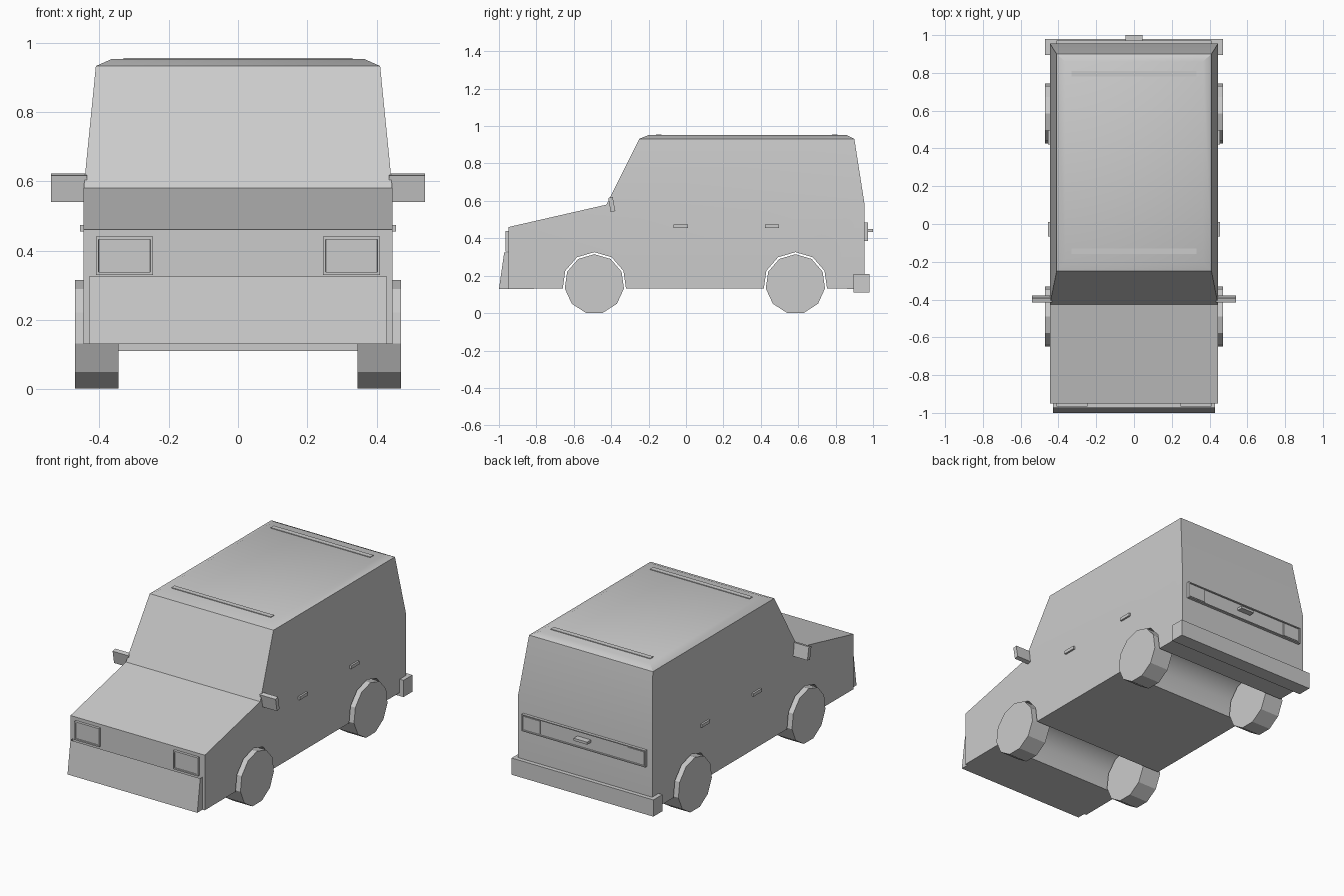
import bpy, bmesh, math

cube = bpy.data.objects.get("Cube")
if cube:
    bpy.data.objects.remove(cube, do_unlink=True)

grey = bpy.data.materials.new("plain_grey")
grey.use_nodes = True
COLOUR = (0.6, 0.6, 0.6, 1)
grey.diffuse_color = COLOUR
grey.node_tree.nodes["Principled BSDF"].inputs["Base Color"].default_value = COLOUR

AXLES = (-0.49, 0.585)
HUB_Z = 0.155
SIDES = 11


def finish(name, bm, smooth=False):
    bmesh.ops.remove_doubles(bm, verts=bm.verts, dist=0.0001)
    bmesh.ops.recalc_face_normals(bm, faces=bm.faces)
    if smooth:
        for f in bm.faces:
            f.smooth = True
        for e in bm.edges:
            e.smooth = e.calc_face_angle(0) < math.radians(35)
    mesh = bpy.data.meshes.new(name)
    bm.to_mesh(mesh)
    bm.free()
    mesh.materials.append(grey)
    obj = bpy.data.objects.new(name, mesh)
    bpy.context.collection.objects.link(obj)
    return obj


def add_prism(bm, profile, x0, x1, open_edges=()):
    """Extrude a (y, z) profile along x; open_edges are left unfilled."""
    a = [bm.verts.new((x0, y, z)) for y, z in profile]
    b = [bm.verts.new((x1, y, z)) for y, z in profile]
    bm.faces.new(a)
    bm.faces.new(b)
    n = len(profile)
    for i in range(n):
        if i not in open_edges:
            j = (i + 1) % n
            bm.faces.new((a[i], a[j], b[j], b[i]))


def prism(name, profile, x0, x1, open_edges=()):
    bm = bmesh.new()
    add_prism(bm, profile, x0, x1, open_edges)
    return finish(name, bm)


def box(name, x, y, z):
    return prism(name, [(y[0], z[0]), (y[1], z[0]), (y[1], z[1]), (y[0], z[1])], *x)


def framed_box(name, x, y, z, direction, rim, depth):
    """Box whose front or back face carries a sunken panel."""
    obj = box(name, x, y, z)
    bm = bmesh.new()
    bm.from_mesh(obj.data)
    face = max(bm.faces, key=lambda f: f.normal.y * direction)
    bmesh.ops.inset_region(bm, faces=[face], thickness=rim)
    bmesh.ops.inset_region(bm, faces=[face], thickness=0.001, depth=-depth)
    bm.to_mesh(obj.data)
    bm.free()
    return obj


def ring(cy, radius, steps):
    """Polygon points around a hub, with a corner at the top."""
    return [(cy + radius * math.sin(k * math.tau / SIDES),
             HUB_Z + radius * math.cos(k * math.tau / SIDES)) for k in steps]


# Body: lower shell with wheel tunnels, open under the cabin
profile = [(-0.95, 0.13)]
for axle in AXLES:
    profile += ring(axle, 0.171, range(-3, 4))
profile += [(0.955, 0.13), (0.955, 0.58), (-0.425, 0.58), (-0.95, 0.46)]
bm = bmesh.new()
add_prism(bm, profile, -0.445, 0.445, open_edges=(len(profile) - 3,))

# Cabin: stacked rectangles (half width, front, back, height)
levels = [(0.445, -0.425, 0.955, 0.58), (0.41, -0.25, 0.9, 0.932),
          (0.365, -0.2, 0.86, 0.952)]
loops = [[bm.verts.new(p) for p in ((-w, f, z), (w, f, z), (w, b, z), (-w, b, z))]
         for w, f, b, z in levels]
for low, high in zip(loops, loops[1:]):
    for i in range(4):
        j = (i + 1) % 4
        bm.faces.new((low[i], low[j], high[j], high[i]))
bm.faces.new(loops[-1])
finish("body", bm, smooth=True)

# Roof strips
for label, y in (("front", -0.145), ("rear", 0.795)):
    box(label + "_roof_strip", (-0.33, 0.33), (y - 0.015, y + 0.015), (0.95, 0.956))

# Bumpers
prism("front_bumper", [(-1.0, 0.13), (-0.95, 0.13), (-0.95, 0.325), (-0.972, 0.325)],
      -0.43, 0.43, open_edges=(2,))
box("rear_bumper", (-0.47, 0.47), (0.895, 0.98), (0.11, 0.21))

# Tail panel with handle
framed_box("tail_panel", (-0.41, 0.41), (0.95, 0.972), (0.385, 0.485), 1, 0.008, 0.008)
box("tailgate_handle", (-0.045, 0.045), (0.96, 1.0), (0.435, 0.45))

# Paired parts
for side, s in (("left", 1), ("right", -1)):
    for label, axle in zip(("front", "rear"), AXLES):
        prism(f"{label}_{side}_wheel", ring(axle, 0.16, range(SIDES)), s * 0.345, s * 0.47)
    for label, y in (("front", -0.028), ("rear", 0.46)):
        box(f"{label}_{side}_door_handle", (s * 0.44, s * 0.456),
            (y - 0.038, y + 0.038), (0.455, 0.474))
    prism(side + "_mirror", [(-0.402, 0.54), (-0.378, 0.546), (-0.392, 0.622), (-0.416, 0.616)],
          s * 0.435, s * 0.54)
    framed_box(side + "_headlight", (s * 0.245, s * 0.41), (-0.966, -0.945),
               (0.33, 0.44), -1, 0.011, 0.006)
    box(side + "_tail_light", (s * 0.29, s * 0.4), (0.96, 0.97), (0.395, 0.475))
